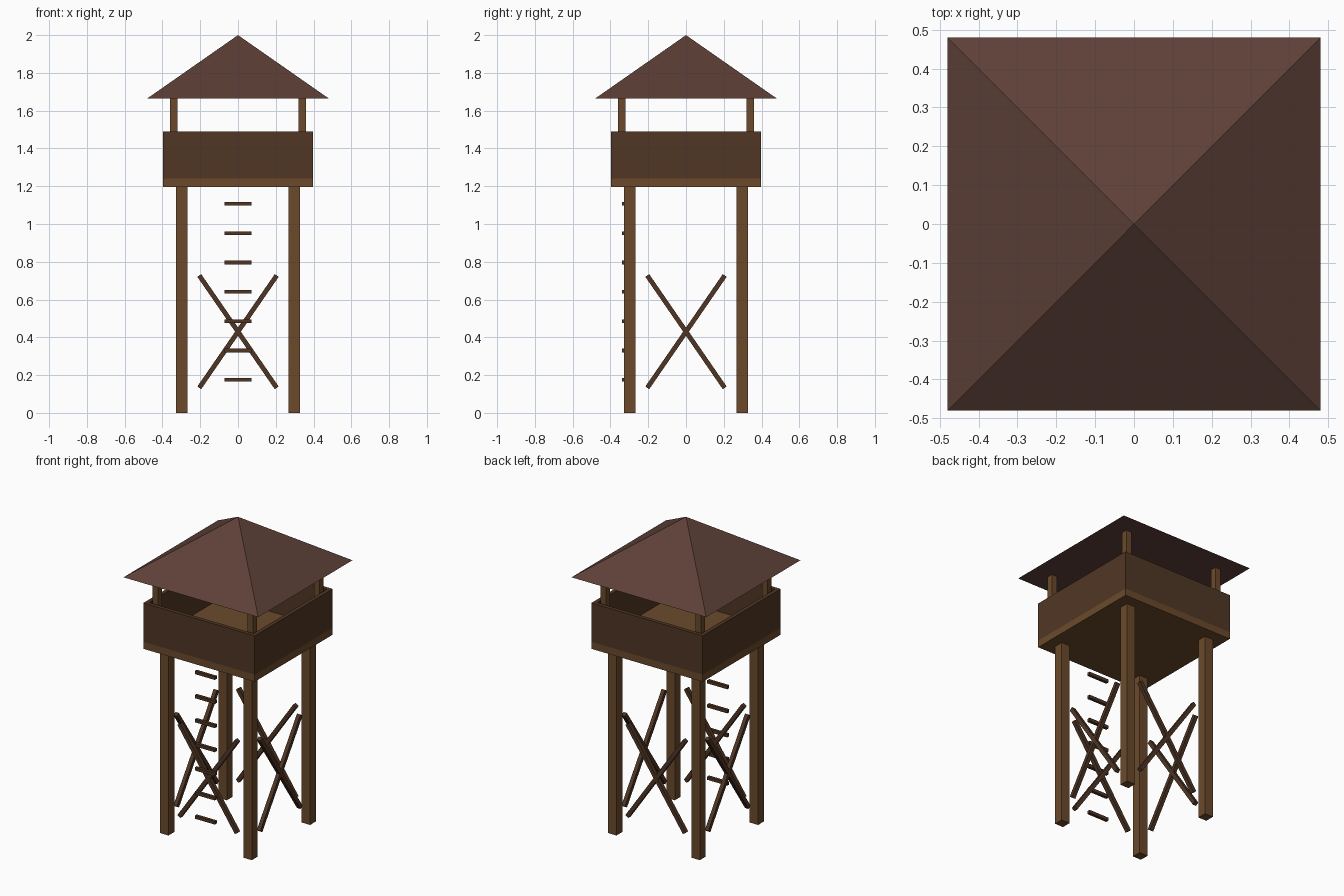
import bpy
from math import atan2, pi, sqrt

if "Cube" in bpy.data.objects:
    bpy.data.objects.remove(bpy.data.objects["Cube"])


def material(name, hexcode):
    # sRGB hex to linear diffuse colour
    rgb = [int(hexcode[i:i + 2], 16) / 255 for i in (0, 2, 4)]
    mat = bpy.data.materials.new(name)
    mat.diffuse_color = [((c + 0.055) / 1.055) ** 2.4 for c in rgb] + [1]
    mat.use_nodes = True
    mat.node_tree.nodes["Principled BSDF"].inputs["Base Color"].default_value = mat.diffuse_color
    return mat


wood = material("wood", "6B4A2B")
wall_wood = material("wall_wood", "503624")
dark_wood = material("dark_wood", "4E3524")
roof_brown = material("roof_brown", "5D4037")


def box(name, loc, size, mat, rot=(0, 0, 0)):
    bpy.ops.mesh.primitive_cube_add(size=1, location=loc, rotation=rot)
    ob = bpy.context.object
    ob.name = name
    ob.scale = size
    ob.data.materials.append(mat)
    return ob


FLOOR, DECK, RAIL, EAVE, TOP = 1.195, 1.24, 1.49, 1.665, 2.0
HALF, WALL = 0.397, 0.025
LEG = 0.297

# Legs and roof posts at the four corners
for sx in (-1, 1):
    for sy in (-1, 1):
        box("leg", (sx * LEG, sy * LEG, FLOOR / 2), (0.06, 0.06, FLOOR), wood)
        box("roof_post", (sx * 0.339, sy * 0.339, (DECK + EAVE) / 2),
            (0.04, 0.04, EAVE - DECK), wood)

# Cross braces on every side
tilt = atan2(0.41, 0.595)
for s in (-1, 1):
    for d in (-1, 1):
        box("cross_brace", (0, s * LEG, 0.43), (0.025, 0.025, 0.722), dark_wood, (0, d * tilt, 0))
        box("side_cross_brace", (s * LEG, 0, 0.43), (0.025, 0.025, 0.722), dark_wood, (d * tilt, 0, 0))

# Ladder rungs on the front
for i in range(7):
    box("ladder_rung", (0, -0.328, 0.175 + i * 0.1553), (0.143, 0.02, 0.02), dark_wood)

# Platform and parapet walls
box("platform", (0, 0, (FLOOR + DECK) / 2), (2 * HALF, 2 * HALF, DECK - FLOOR), wood)
zc, h, off = (DECK + RAIL) / 2, RAIL - DECK, HALF - WALL / 2
for s in (-1, 1):
    box("parapet", (0, s * off, zc), (2 * HALF, WALL, h), wall_wood)
    box("side_parapet", (s * off, 0, zc), (WALL, 2 * (HALF - WALL), h), wall_wood)

# Pyramid roof
bpy.ops.mesh.primitive_cone_add(vertices=4, radius1=0.48 * sqrt(2), radius2=0, depth=TOP - EAVE,
                                location=(0, 0, (EAVE + TOP) / 2), rotation=(0, 0, pi / 4))
roof = bpy.context.object
roof.name = "roof"
roof.data.materials.append(roof_brown)
